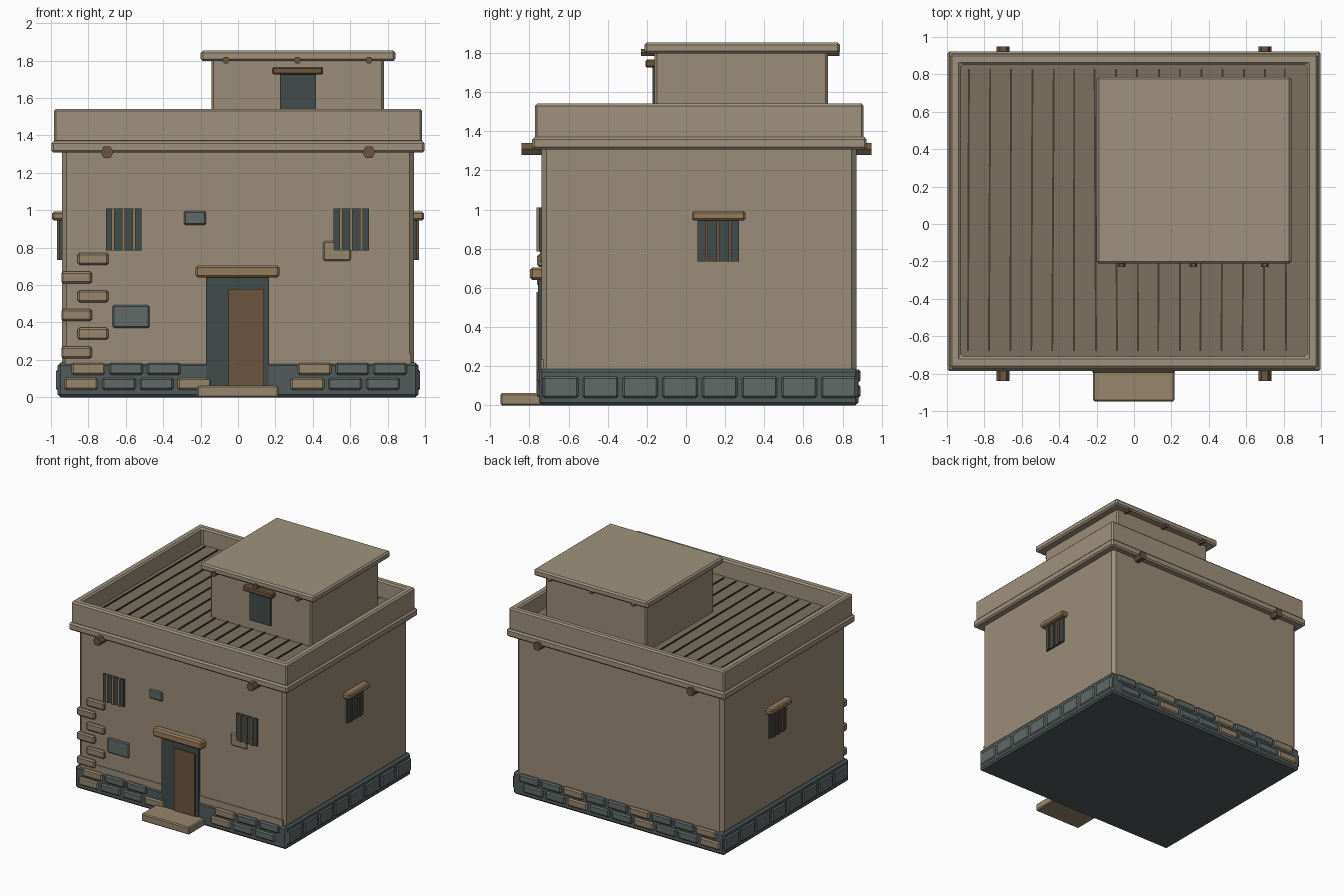
import bpy, math, random
from mathutils import Matrix

if "Cube" in bpy.data.objects:
    bpy.data.objects.remove(bpy.data.objects["Cube"])

random.seed(4)


def material(name, rgb):
    m = bpy.data.materials.new(name)
    m.diffuse_color = (*rgb, 1)
    m.use_nodes = True
    m.node_tree.nodes["Principled BSDF"].inputs["Base Color"].default_value = m.diffuse_color
    return m


PLASTER = material("plaster", (0.33, 0.27, 0.19))
TRIM = material("trim_plaster", (0.35, 0.29, 0.205))
ROOF = material("roof_clay", (0.2, 0.165, 0.115))
STONE = material("grey_stone", (0.12, 0.145, 0.14))
MORTAR = material("plinth_stone", (0.085, 0.105, 0.105))
TAN = material("tan_stone", (0.31, 0.24, 0.15))
TIMBER = material("timber", (0.3, 0.2, 0.105))
BROWN = material("dark_timber", (0.15, 0.09, 0.05))
DARK = material("dark_opening", (0.055, 0.07, 0.07))
SEAM = material("roof_seam", (0.06, 0.045, 0.03))


def add_bevel(ob, width):
    if width:
        b = ob.modifiers.new("bevel", 'BEVEL')
        b.width, b.segments = width, 1
        b.limit_method = 'ANGLE'


def box(name, x, y, z, mat, bevel=0.0):
    """Box from (min, max) ranges on each axis."""
    bpy.ops.mesh.primitive_cube_add(size=1)
    ob = bpy.context.object
    ob.name = name
    size = [r[1] - r[0] for r in (x, y, z)]
    mid = [(r[1] + r[0]) / 2 for r in (x, y, z)]
    ob.data.transform(Matrix.Diagonal((*size, 1)))
    ob.location = mid
    ob.data.materials.append(mat)
    add_bevel(ob, bevel)
    return ob


def ring(name, outer, inner, z, mat, bevel):
    """Rectangular frame; outer and inner are (x0, x1, y0, y1)."""
    def corners(r, h):
        x0, x1, y0, y1 = r
        return [(x0, y0, h), (x1, y0, h), (x1, y1, h), (x0, y1, h)]
    v = corners(outer, z[0]) + corners(outer, z[1]) + corners(inner, z[0]) + corners(inner, z[1])
    f = []
    for i in range(4):
        j = (i + 1) % 4
        f += [(i, j, 4 + j, 4 + i), (8 + j, 8 + i, 12 + i, 12 + j),
              (4 + i, 4 + j, 12 + j, 12 + i), (j, i, 8 + i, 8 + j)]
    me = bpy.data.meshes.new(name)
    me.from_pydata(v, [], f)
    me.materials.append(mat)
    ob = bpy.data.objects.new(name, me)
    bpy.context.collection.objects.link(ob)
    add_bevel(ob, bevel)


def log(name, x, y, z, r):
    """Hexagonal roof beam running along y."""
    bpy.ops.mesh.primitive_cylinder_add(
        vertices=6, radius=r, depth=y[1] - y[0],
        location=(x, (y[0] + y[1]) / 2, z), rotation=(math.pi / 2, 0, math.pi))
    ob = bpy.context.object
    ob.name = name
    ob.data.transform(Matrix.Rotation(math.pi / 6, 4, 'Z'))
    ob.data.materials.append(BROWN)


# Main walls and stone plinth
box("main_walls", (-0.942, 0.942), (-0.737, 0.87), (0.02, 1.40), PLASTER, 0.025)
box("plinth", (-0.965, 0.965), (-0.75, 0.88), (0, 0.185), MORTAR, 0.015)
box("wall_foot", (-0.925, 0.925), (-0.742, -0.70), (0.17, 0.235), PLASTER)

# Plinth stones: two courses front and back, one big course on the sides
for row, (x0, zc) in enumerate(((-0.838, 0.072), (-0.80, 0.152))):
    for i in range(9):
        xc = x0 + 0.2016 * i
        mat = TAN if i % 3 == 0 else STONE
        xr, zr = (xc - 0.09, xc + 0.09), (zc - 0.032, zc + 0.032)
        if xr[1] > 0.96:
            continue
        if abs(xc) > 0.22:
            box(f"front_stone_{row}_{i}", xr, (-0.762, -0.72), zr, mat, 0.01)
        box(f"back_stone_{row}_{i}", xr, (0.85, 0.892), zr, mat, 0.01)
for s, side in ((-1, "left"), (1, "right")):
    for i in range(8):
        yc = -0.64 + 0.203 * i
        xs = sorted((s * 0.92, s * 0.974))
        box(f"{side}_stone_{i}", xs, (yc - 0.093, yc + 0.093), (0.035, 0.15), STONE, 0.012)

# Corner quoins and exposed patch stones
for i in range(6):
    x0 = -0.945 if i % 2 == 0 else -0.857
    zc = 0.24 + 0.1 * i
    box(f"quoin_{i}", (x0, x0 + 0.165), (-0.76, -0.70), (zc - 0.032, zc + 0.032), TAN, 0.01)
box("patch_stone_large", (-0.67, -0.473), (-0.75, -0.72), (0.37, 0.493), STONE, 0.008)
box("patch_stone_small", (-0.29, -0.17), (-0.75, -0.72), (0.92, 0.995), STONE, 0.008)
box("patch_stone_right", (0.455, 0.605), (-0.747, -0.72), (0.73, 0.835), TAN, 0.008)

# Front door and step
box("door_opening", (-0.17, 0.167), (-0.755, -0.70), (0.05, 0.645), DARK)
box("door_leaf", (-0.05, 0.14), (-0.764, -0.72), (0.055, 0.578), BROWN)
box("door_lintel", (-0.228, 0.222), (-0.797, -0.71), (0.64, 0.705), TIMBER, 0.012)
box("door_step", (-0.22, 0.217), (-0.948, -0.73), (0, 0.062), TAN, 0.008)

# Front windows with bars
for xc, side in ((-0.612, "left"), (0.605, "right")):
    box(f"front_window_{side}", (xc - 0.095, xc + 0.095), (-0.752, -0.71), (0.785, 1.01), DARK)
    for k in range(3):
        bx = xc + (k - 1) * 0.055
        box(f"front_window_{side}_bar_{k}", (bx - 0.008, bx + 0.008), (-0.763, -0.72),
            (0.785, 1.01), TIMBER)

# Side windows with bars and lintels
for s, side in ((-1, "left"), (1, "right")):
    def xr(a, b):
        return sorted((s * a, s * b))
    box(f"side_window_{side}", xr(0.90, 0.958), (0.06, 0.27), (0.735, 0.95), DARK)
    for k in range(3):
        by = 0.165 + (k - 1) * 0.06
        box(f"side_window_{side}_bar_{k}", xr(0.92, 0.968), (by - 0.008, by + 0.008),
            (0.735, 0.95), BROWN)
    box(f"side_lintel_{side}", xr(0.91, 0.995), (0.03, 0.305), (0.945, 0.992), TIMBER, 0.01)

# Cornice band and parapet
INNER = (-0.925, 0.925, -0.708, 0.853)
ring("cornice_band", (-0.998, 0.998, -0.787, 0.923), INNER, (1.308, 1.37), TRIM, 0.012)
ring("parapet", (-0.985, 0.985, -0.772, 0.908), INNER, (1.36, 1.542), TRIM, 0.012)

# Roof deck with dark plank seams
box("roof_deck", (-0.93, 0.93), (-0.715, 0.86), (1.33, 1.405), ROOF)
for i in range(16):
    seam = box(f"roof_seam_{i}", (-0.005, 0.005), (-0.755, 0.755), (1.39, 1.413), SEAM)
    seam.location.x = -0.885 + 0.113 * i
    seam.location.y = 0.075
    seam.rotation_euler.z = random.uniform(-0.006, 0.006)

# Beam ends through the main walls
for x, side in ((-0.70, "left"), (0.70, "right")):
    log(f"roof_beam_{side}", x, (-0.84, 0.948), 1.31, 0.035)

# Rooftop room
box("upper_room", (-0.143, 0.78), (-0.16, 0.725), (1.38, 1.81), PLASTER, 0.012)
box("upper_roof_slab", (-0.2, 0.842), (-0.212, 0.787), (1.798, 1.853), TRIM, 0.012)
box("upper_door_opening", (0.225, 0.417), (-0.17, -0.10), (1.48, 1.735), DARK)
box("upper_door_lintel", (0.183, 0.455), (-0.207, -0.12), (1.725, 1.767), BROWN, 0.008)
for i, x in enumerate((-0.065, 0.318, 0.70)):
    log(f"upper_beam_{i}", x, (-0.23, 0.785), 1.802, 0.02)
